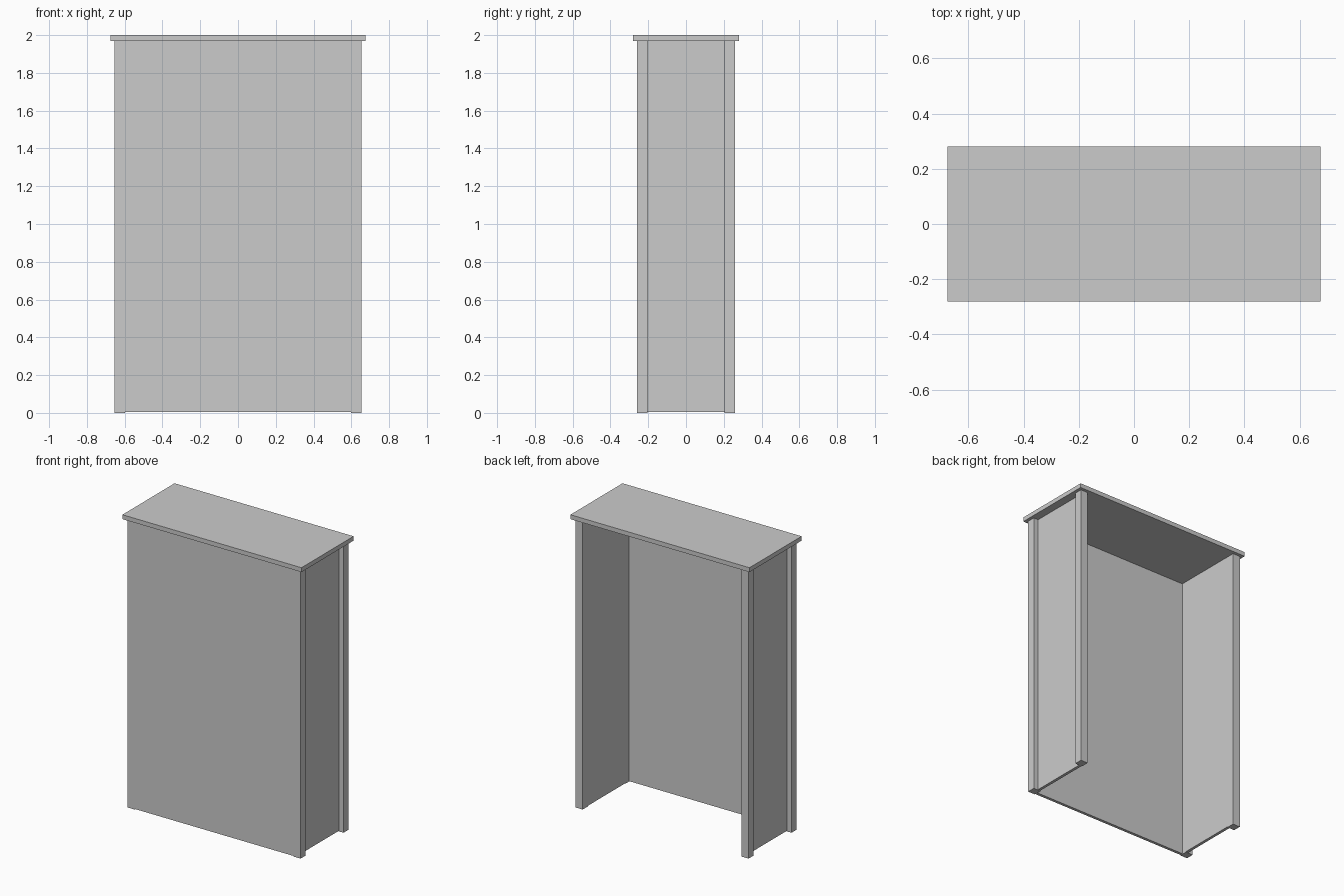
import bpy

if "Cube" in bpy.data.objects:
    bpy.data.objects.remove(bpy.data.objects["Cube"])


def box(name, x, y, z):
    """Axis-aligned box from (min, max) ranges."""
    bpy.ops.mesh.primitive_cube_add(size=1, location=[(a + b) / 2 for a, b in (x, y, z)])
    ob = bpy.context.object
    ob.name = name
    ob.scale = [b - a for a, b in (x, y, z)]
    bpy.ops.object.transform_apply(location=False, rotation=False, scale=True)
    return ob


W, D, H = 0.654, 0.259, 1.97    # half width, half depth, body height
POST, PANEL = 0.055, 0.02       # post section, panel thickness
inner = W - POST

# Overhanging top board
box("top_board", (-0.676, 0.676), (-0.281, 0.281), (H, 2.0))

# Full-width front panel, flush with the posts
box("front_panel", (-inner, inner), (-D, -D + PANEL), (0.004, H))

for side, s in (("left", -1), ("right", 1)):
    # Corner posts
    for end, e in (("front", -1), ("back", 1)):
        box(f"{end}_{side}_post", sorted((s * inner, s * W)),
            sorted((e * (D - POST), e * D)), (0, H))
    # Side panel, recessed outside and flush with the posts inside
    box(f"{side}_side_panel", sorted((s * inner, s * (inner + PANEL))),
        (-D + POST, D - POST), (0.004, H))
